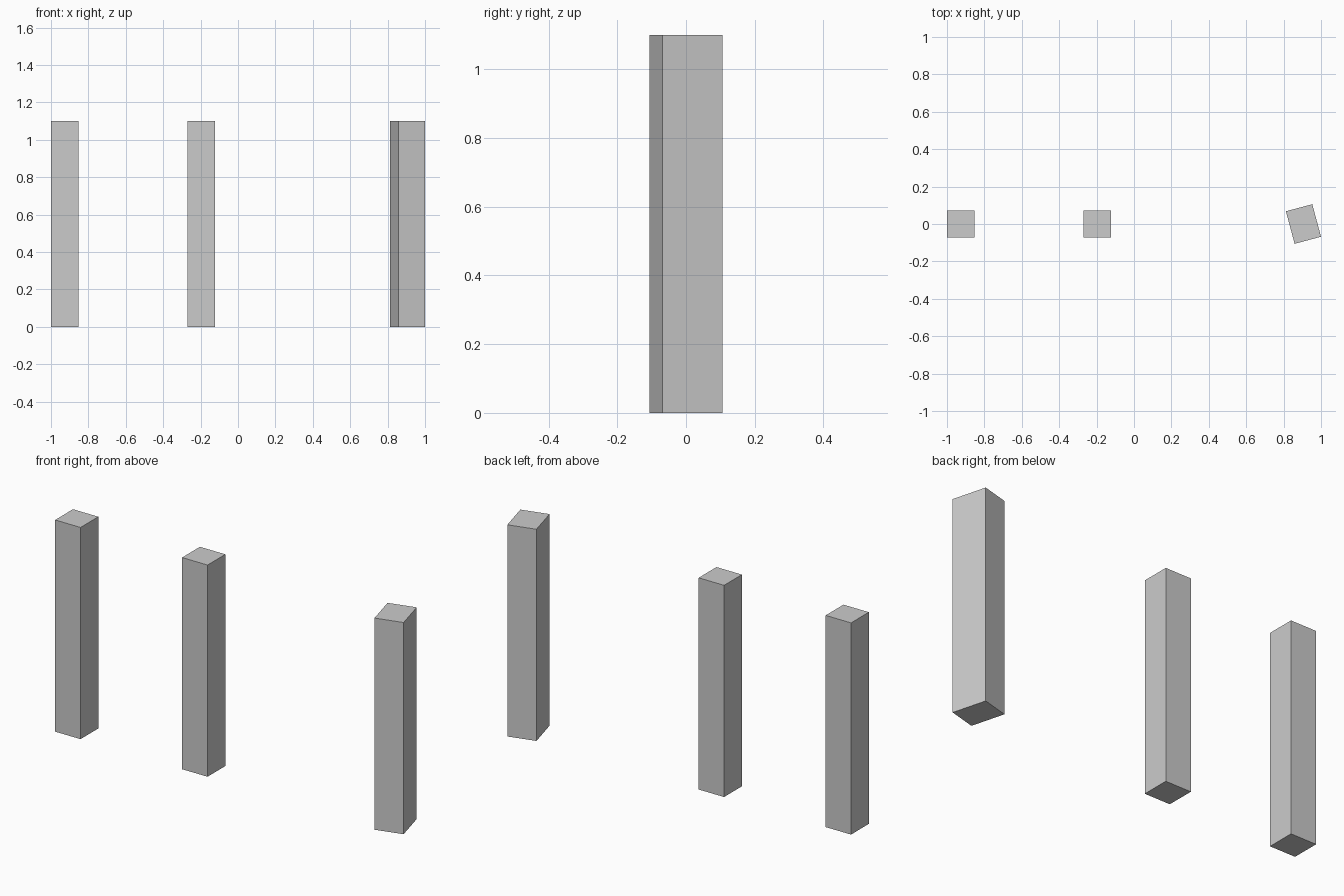
import bpy
import math

if "Cube" in bpy.data.objects:
    bpy.data.objects.remove(bpy.data.objects["Cube"])

HEIGHT = 1.1


def post(name, x, width, depth, angle=0.0):
    """Square-cut post standing on the ground, turned about its own axis."""
    bpy.ops.mesh.primitive_cube_add(size=1, location=(x, 0, HEIGHT / 2),
                                    rotation=(0, 0, math.radians(angle)))
    ob = bpy.context.object
    ob.name = name
    ob.scale = (width, depth, HEIGHT)
    return ob


# Two straight square posts and one deeper, twisted post
post("left_post", -0.927, 0.146, 0.146)
post("middle_post", -0.197, 0.146, 0.146)
post("right_post", 0.906, 0.146, 0.18, 15)
